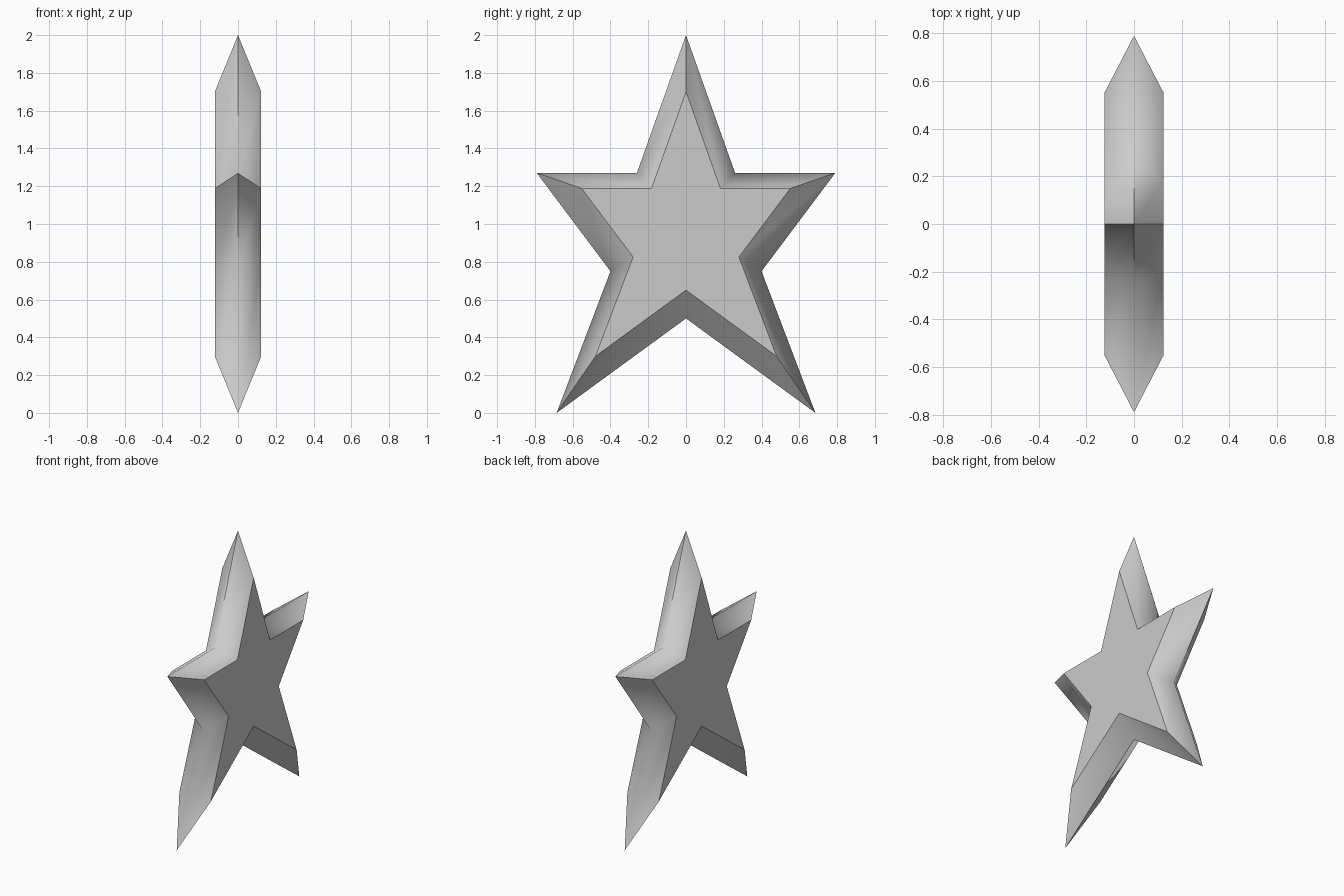
import bpy, bmesh, math

if "Cube" in bpy.data.objects:
    bpy.data.objects.remove(bpy.data.objects["Cube"])

HALF_THICK = 0.123   # half depth along x
CAP_SCALE = 0.7      # flat face relative to the outer ridge
MID_Z = 1.0

# right half of the star outline (y, z), from top tip to bottom notch
half = [(0, 2.0), (0.26, 1.27), (0.79, 1.27), (0.40, 0.75), (0.685, 0.0), (0, 0.5)]
outline = half + [(-y, z) for y, z in reversed(half[1:-1])]
n = len(outline)

bm = bmesh.new()


def ring(x, s):
    return [bm.verts.new((x, y * s, MID_Z + (z - MID_Z) * s)) for y, z in outline]


# flat face, widest ridge, flat face
left = ring(-HALF_THICK, CAP_SCALE)
ridge = ring(0, 1)
right = ring(HALF_THICK, CAP_SCALE)
caps = [bm.faces.new(left), bm.faces.new(right)]
for a, b in ((left, ridge), (ridge, right)):
    for i in range(n):
        j = (i + 1) % n
        bm.faces.new((a[i], a[j], b[j], b[i]))
bmesh.ops.recalc_face_normals(bm, faces=bm.faces)

# smooth bevels, with crisp face borders and crisp star tips
for f in bm.faces:
    f.smooth = True
for e in bm.edges:
    on_cap = any(f in caps for f in e.link_faces)
    e.smooth = not on_cap and e.calc_face_angle() < math.radians(75)

mesh = bpy.data.meshes.new("star")
bm.to_mesh(mesh)
bm.free()
star = bpy.data.objects.new("star", mesh)
bpy.context.collection.objects.link(star)
